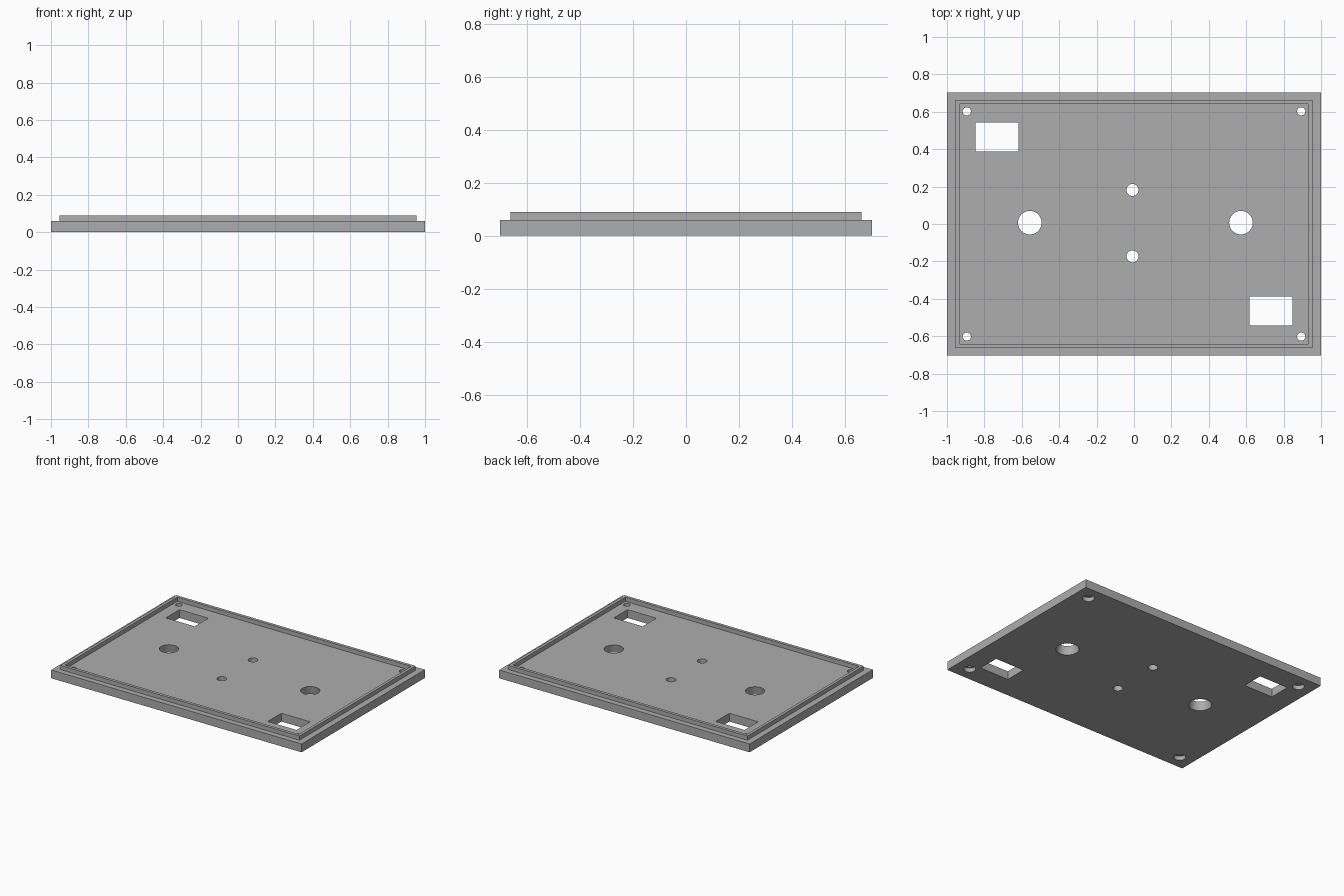
import bpy

cube = bpy.data.objects.get("Cube")
if cube:
    bpy.data.objects.remove(cube, do_unlink=True)

grey = bpy.data.materials.new("mid grey")
grey.use_nodes = True
colour = (0.42, 0.42, 0.42, 1)
grey.diffuse_color = colour
grey.node_tree.nodes["Principled BSDF"].inputs["Base Color"].default_value = colour

THICK = 0.06
TOP = 0.09


def box(name, x, y, z0, z1, half_x, half_y):
    bpy.ops.mesh.primitive_cube_add(size=2, location=(x, y, (z0 + z1) / 2))
    ob = bpy.context.object
    ob.name = name
    ob.scale = (half_x, half_y, (z1 - z0) / 2)
    bpy.ops.object.transform_apply(location=True, rotation=False, scale=True)
    ob.data.materials.append(grey)
    return ob


def taper(name, x, y, z0, z1, r0, r1):
    bpy.ops.mesh.primitive_cone_add(vertices=48, radius1=r0, radius2=r1,
                                    depth=z1 - z0, location=(x, y, (z0 + z1) / 2))
    ob = bpy.context.object
    ob.name = name
    ob.data.materials.append(grey)
    return ob


def cut(target, cutter):
    mod = target.modifiers.new("cut", "BOOLEAN")
    mod.operation = "DIFFERENCE"
    mod.solver = "EXACT"
    mod.object = cutter
    bpy.context.view_layer.objects.active = target
    bpy.ops.object.modifier_apply(modifier=mod.name)
    bpy.data.objects.remove(cutter, do_unlink=True)


# Flat base plate
plate = box("base_plate", 0, 0, 0, THICK, 1, 0.703)

# Locating lip standing on the plate
lip = box("locating_lip", 0, 0, THICK, TOP, 0.955, 0.663)
cut(lip, box("lip_cutter", 0, 0, THICK - 0.02, TOP + 0.02, 0.934, 0.641))

# Rectangular openings at opposite corners
for s in (-1, 1):
    cut(plate, box("window_cutter", s * 0.733, -s * 0.466, -0.1, 0.2, 0.115, 0.078))

# Large holes, wider underneath
for x in (-0.557, 0.572):
    slope = 0.012 / THICK
    cut(plate, taper("large_cutter", x, 0.007, -0.02, THICK + 0.02,
                     0.075 + 0.02 * slope, 0.063 - 0.02 * slope))

# Small middle holes
for y in (-0.173, 0.182):
    cut(plate, taper("middle_cutter", -0.008, y, -0.1, 0.2, 0.032, 0.032))

# Corner screw holes with recesses underneath
for x in (-0.894, 0.894):
    for y in (-0.602, 0.602):
        cut(plate, taper("screw_cutter", x, y, -0.1, 0.2, 0.022, 0.022))
        cut(plate, taper("recess_cutter", x, y, -0.03, 0.03, 0.039, 0.039))

# Smooth hole walls, sharp edges
bpy.ops.object.select_all(action="DESELECT")
plate.select_set(True)
bpy.context.view_layer.objects.active = plate
bpy.ops.object.shade_smooth_by_angle(angle=0.5)
